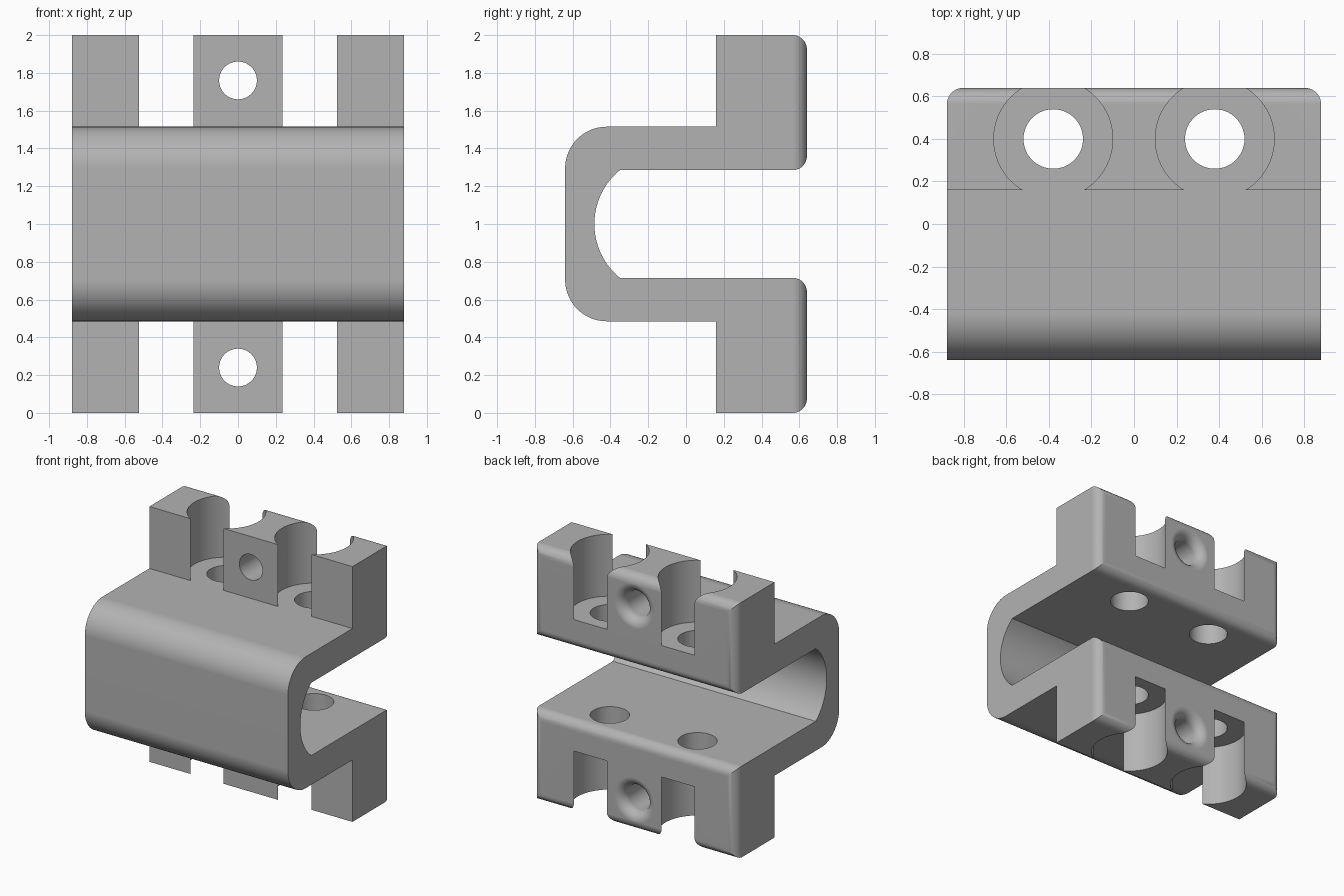
import bpy, bmesh
from math import sin, cos, pi, asin
from mathutils import Matrix

if "Cube" in bpy.data.objects:
    bpy.data.objects.remove(bpy.data.objects["Cube"])

HALF_W, BACK, FRONT, LUG = 0.88, 0.64, -0.64, 0.16
ARM_OUT, ARM_IN, MID = 0.515, 0.285, 1.0   # arm heights either side of the middle
FILLET = 0.075

grey = bpy.data.materials.new("plain grey")
grey.use_nodes = True
colour = (0.45, 0.45, 0.45, 1)
grey.diffuse_color = colour
grey.node_tree.nodes["Principled BSDF"].inputs["Base Color"].default_value = colour


def make_object(name, bm):
    bmesh.ops.recalc_face_normals(bm, faces=bm.faces)
    mesh = bpy.data.meshes.new(name)
    bm.to_mesh(mesh)
    bm.free()
    mesh.materials.append(grey)
    obj = bpy.data.objects.new(name, mesh)
    bpy.context.collection.objects.link(obj)
    return obj


def arc(cy, cz, r, a, b, n):
    return [(cy + r * cos(a + (b - a) * i / n), cz + r * sin(a + (b - a) * i / n))
            for i in range(n + 1)]


def lathe(name, profile, matrix, sides=64):
    """Closed solid turned about local z from (radius, height) points."""
    bm = bmesh.new()
    rings = [[bm.verts.new((r * cos(2 * pi * i / sides), r * sin(2 * pi * i / sides), h))
              for i in range(sides)] for r, h in profile]
    for low, high in zip(rings, rings[1:]):
        for i in range(sides):
            j = (i + 1) % sides
            bm.faces.new((low[i], low[j], high[j], high[i]))
    bm.faces.new(rings[0])
    bm.faces.new(rings[-1])
    bm.transform(matrix)
    obj = make_object(name, bm)
    obj.hide_render = True
    return obj


# Clamp side outline: upper half, mirrored to the lower half
corner = 0.22
bore_r, bore_y = 0.368, -0.117
half_angle = asin(ARM_IN / bore_r)
outer = [(BACK, ARM_IN), (BACK, MID), (LUG, MID), (LUG, ARM_OUT)]
outer += arc(FRONT + corner, ARM_OUT - corner, corner, pi / 2, pi, 16)
inner = arc(bore_y, 0, bore_r, pi + half_angle, pi - half_angle, 32)
outline = outer + [(y, -z) for y, z in reversed(outer)] + inner

# Extrude the outline across the width and round the rim of the back faces
bm = bmesh.new()
side = bm.faces.new([bm.verts.new((-HALF_W, y, z + MID)) for y, z in outline])
grown = bmesh.ops.extrude_face_region(bm, geom=[side])["geom"]
bmesh.ops.translate(bm, vec=(2 * HALF_W, 0, 0),
                    verts=[v for v in grown if isinstance(v, bmesh.types.BMVert)])
bmesh.ops.recalc_face_normals(bm, faces=bm.faces)
rim = [e for e in bm.edges if all(abs(v.co.y - BACK) < 1e-4 for v in e.verts)]
bmesh.ops.bevel(bm, geom=rim, offset=FILLET, offset_type='OFFSET', segments=10,
                profile=0.5, affect='EDGES', clamp_overlap=True)
clamp = make_object("clamp_body", bm)

# Bolt holes with wide open seats above and below
cutters = []
seat, hole = 0.28, 0.14
for x in (-0.38, 0.38):
    profile = [(seat, -1.1), (seat, -ARM_OUT), (hole, -ARM_OUT),
               (hole, ARM_OUT), (seat, ARM_OUT), (seat, 1.1)]
    cutters.append(lathe("bolt_cutter", profile, Matrix.Translation((x, 0.40, MID))))

# Cross holes through the middle lugs, flared at the back
cross = 0.10
flare = arc(cross + FILLET, BACK - FILLET, FILLET, pi, pi / 2, 10)
for z in (0.24, 1.76):
    profile = [(cross, 0.05)] + flare + [(cross + FILLET, 0.75)]
    cutters.append(lathe("cross_cutter", profile,
                         Matrix.Translation((0, 0, z)) @ Matrix.Rotation(-pi / 2, 4, 'X')))

bpy.ops.object.select_all(action='DESELECT')
bpy.context.view_layer.objects.active = clamp
clamp.select_set(True)
for cutter in cutters:
    mod = clamp.modifiers.new("cut", 'BOOLEAN')
    mod.operation, mod.solver, mod.object = 'DIFFERENCE', 'EXACT', cutter
    bpy.ops.object.modifier_apply(modifier=mod.name)
    bpy.data.objects.remove(cutter)

# Smooth rounds, crisp edges, flat large faces
bpy.ops.object.shade_smooth_by_angle(angle=pi / 6)
weighted = clamp.modifiers.new("flat faces", 'WEIGHTED_NORMAL')
weighted.keep_sharp = True
